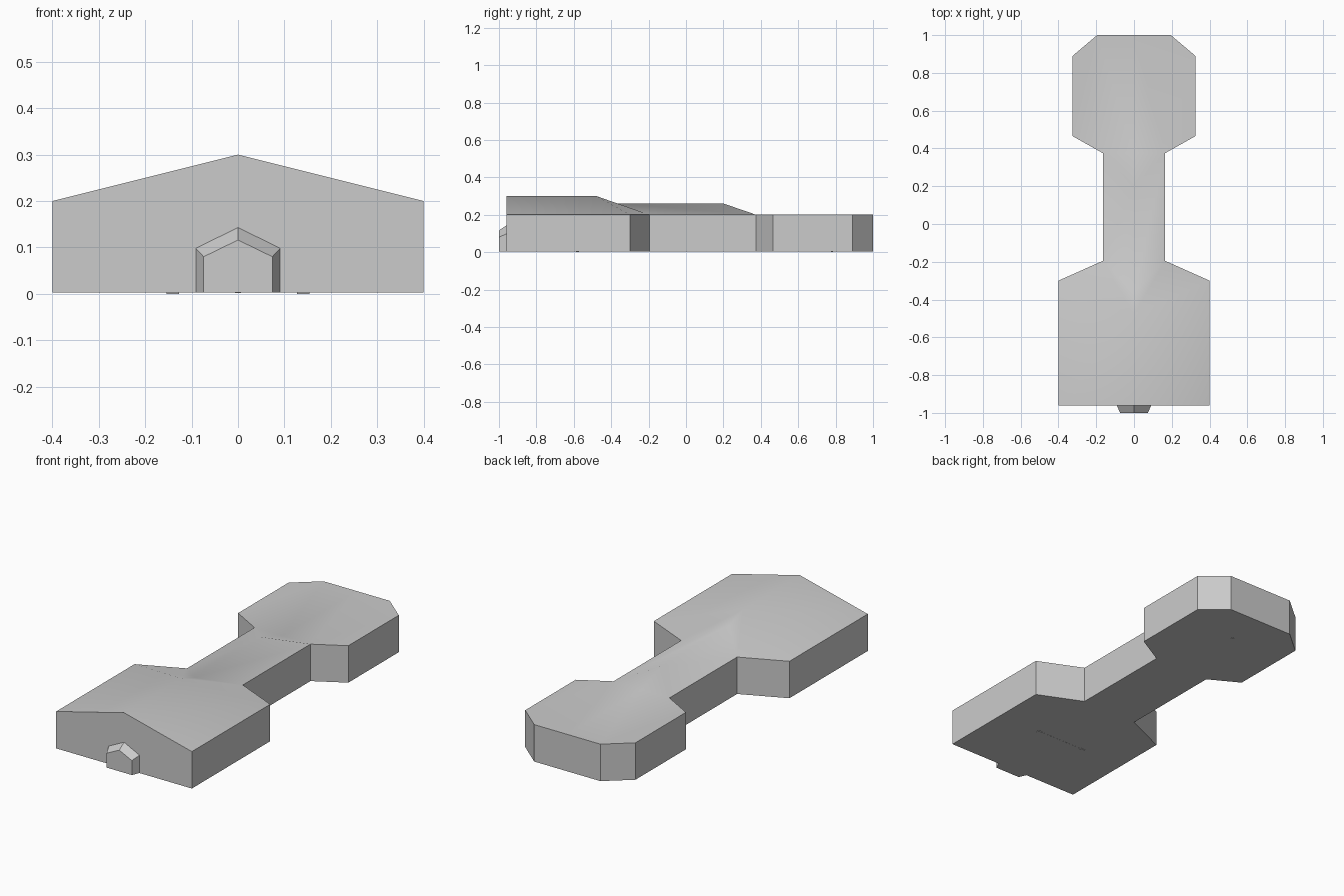
import bpy, bmesh, math

if "Cube" in bpy.data.objects:
    bpy.data.objects.remove(bpy.data.objects["Cube"])

BASE, EAVE = 0.003, 0.2


def finish(name, bm, angle=None):
    """Turn a bmesh into a named object, optionally smooth below an angle."""
    bmesh.ops.remove_doubles(bm, verts=bm.verts, dist=1e-5)
    bmesh.ops.recalc_face_normals(bm, faces=bm.faces)
    me = bpy.data.meshes.new(name)
    bm.to_mesh(me)
    bm.free()
    ob = bpy.data.objects.new(name, me)
    bpy.context.scene.collection.objects.link(ob)
    if angle:
        bpy.ops.object.select_all(action='DESELECT')
        ob.select_set(True)
        bpy.context.view_layer.objects.active = ob
        bpy.ops.object.shade_smooth_by_angle(angle=math.radians(angle))
    return ob


def mirrored_faces(bm, faces):
    """Add each face and its mirror image across x = 0."""
    for face in faces:
        for s in (1, -1):
            bm.faces.new([bm.verts.new((s * x, y, z)) for x, y, z in face[::s]])


# Building: right half of the floor plan, front to back
plan = [(0, -0.96), (0.4, -0.96), (0.4, -0.30), (0.165, -0.195),
        (0.165, 0.375), (0.325, 0.465), (0.325, 0.89), (0.195, 1.0), (0, 1.0)]
low = [(x, y, BASE) for x, y in plan]
e = [(x, y, EAVE) for x, y in plan]

# Ridge points of the hall and corridor roofs
hall_a, hall_b = (0, -0.96, 0.3), (0, -0.48, 0.3)
cor_a, cor_b = (0, -0.366, 0.26), (0, 0.2, 0.26)
hip_foot = (0, 0.375, EAVE)

faces = [[low[i], low[i + 1], e[i + 1], e[i]] for i in range(1, 8)]  # walls
faces += [
    [low[0], low[1], e[1], hall_a],           # front gable
    [hall_a, e[1], e[2], hall_b],             # hall roof slope
    [hall_b, e[2], e[3]],                     # hall corner hip
    [hall_b, e[3], cor_a],                    # hall back hip
    [cor_a, e[3], e[4], cor_b],               # corridor roof slope
    [cor_b, e[4], hip_foot],                  # corridor end hip
    [hip_foot] + e[4:],                       # flat octagonal roof
    low[::-1],                                # floor
]
bm = bmesh.new()
mirrored_faces(bm, faces)
finish("building", bm, 40.1)

# Entrance porch: tapered five-sided block
def house(y, half, eave, apex):
    return [(-half, y, BASE), (half, y, BASE), (half, y, eave),
            (0, y, apex), (-half, y, eave)]


bm = bmesh.new()
back, front = [[bm.verts.new(p) for p in house(*a)]
               for a in ((-0.96, 0.091, 0.098, 0.143), (-1.0, 0.074, 0.08, 0.116))]
bm.faces.new(front)
bm.faces.new(back[::-1])
for i in range(5):
    j = (i + 1) % 5
    bm.faces.new([front[i], back[i], back[j], front[j]])
finish("entrance_porch", bm)


# Underside details: two feet joined by a thin bar, and a small stud
def box(name, centre, size):
    bm = bmesh.new()
    bmesh.ops.create_cube(bm, size=1)
    bmesh.ops.scale(bm, vec=size, verts=bm.verts)
    bmesh.ops.translate(bm, vec=centre, verts=bm.verts)
    finish(name, bm)


for side, x in (("left", -0.141), ("right", 0.141)):
    box("foot_" + side, (x, -0.58, 0.002), (0.027, 0.018, 0.004))
box("foot_bar", (0, -0.58, 0.003), (0.27, 0.01, 0.001))
box("floor_stud", (0, 0.78, 0.003), (0.012, 0.012, 0.002))
